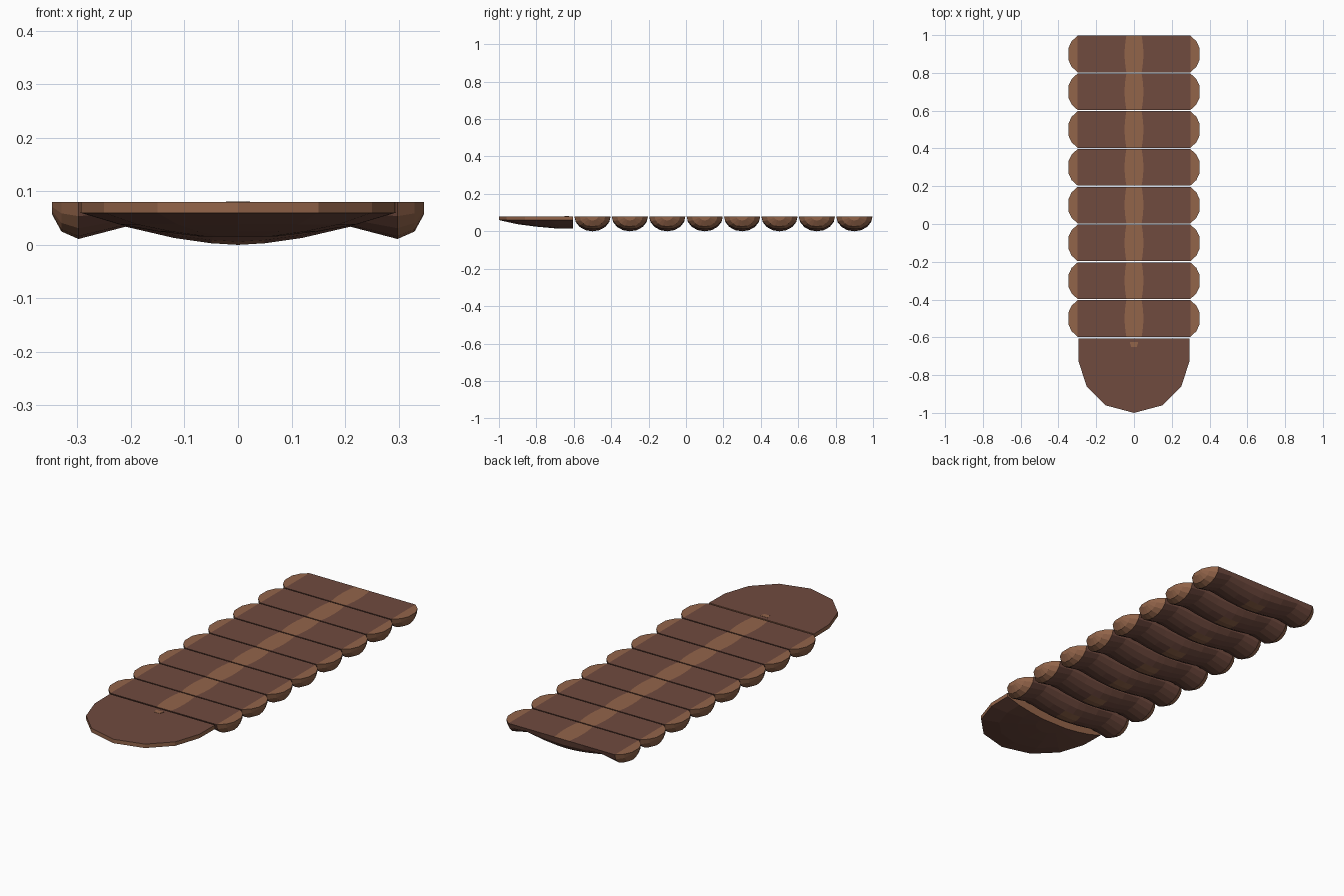
import bpy, bmesh
from math import sin, cos, pi

cube = bpy.data.objects.get("Cube")
if cube:
    bpy.data.objects.remove(cube, do_unlink=True)


def material(name, color):
    mat = bpy.data.materials.new(name)
    mat.use_nodes = True
    mat.diffuse_color = (*color, 1)
    mat.node_tree.nodes["Principled BSDF"].inputs["Base Color"].default_value = (*color, 1)
    return mat


DARK = material("dark brown", (0.162, 0.069, 0.049))
LIGHT = material("light brown", (0.29, 0.128, 0.068))
TOP = 0.08


def finish(bm, name, is_light):
    """Turn a bmesh into an object; is_light picks the faces in the paler colour."""
    bmesh.ops.recalc_face_normals(bm, faces=bm.faces)
    bm.normal_update()
    for f in bm.faces:
        f.material_index = int(is_light(f.calc_center_median(), f.normal))
    mesh = bpy.data.meshes.new(name)
    bm.to_mesh(mesh)
    bm.free()
    mesh.materials.append(DARK)
    mesh.materials.append(LIGHT)
    obj = bpy.data.objects.new(name, mesh)
    bpy.context.collection.objects.link(obj)
    return obj


# Rounded segments: half-round sections lofted across x
# Each station is x, half length along y, depth
half = [(0.05, 0.097, 0.077), (0.12, 0.097, 0.067), (0.21, 0.097, 0.046),
        (0.298, 0.097, 0.069), (0.33, 0.068, 0.055), (0.348, 0.03, 0.022)]
stations = [(-x, h, d) for x, h, d in reversed(half)] + [(0, 0.097, TOP)] + half
ARC = 8


def segment_light(c, n):
    if abs(c.x) > 0.3:
        return True
    return abs(c.x) < 0.045 and (n.z > 0.9 and c.z > 0.07 or abs(c.y) < 0.05)


def segment(name, y):
    bm = bmesh.new()
    rings = []
    for x, h, d in stations:
        ring = []
        for k in range(2 * ARC):
            t = pi * k / ARC
            waist = 1 - 0.2 * cos(t) ** 2 if abs(x) < 0.1 else 1
            ring.append(bm.verts.new((x * waist, -h * cos(t), TOP - d * max(0, sin(t)))))
        rings.append(ring)
    for a, b in zip(rings, rings[1:]):
        for k in range(2 * ARC):
            j = (k + 1) % (2 * ARC)
            bm.faces.new((a[k], a[j], b[j], b[k]))
    for ring in (rings[0], rings[-1]):
        bm.faces.new(ring)
    finish(bm, name, segment_light).location.y = y


for i in range(8):
    segment(f"segment_{i + 1}", -0.5 + 0.2 * i)

# Rounded front flap with a pale rim and a shallow domed underside
side = [(0.295, 0), (0.293, 0.125), (0.25, 0.255), (0.15, 0.355)]
outline = [(-x, y) for x, y in side] + [(0, 0.395)] + side[::-1]
bm = bmesh.new()
loops = []
for scale, z in [(1, TOP), (1, 0.06), (0.75, 0.038), (0.5, 0.025), (0.25, 0.016)]:
    loops.append([bm.verts.new((x * scale, -0.605 - y * scale, z)) for x, y in outline])
for a, b in zip(loops, loops[1:]):
    for k in range(len(outline) - 1):
        bm.faces.new((a[k], a[k + 1], b[k + 1], b[k]))
bm.faces.new(loops[0])
bm.faces.new(loops[-1])
bm.faces.new([l[0] for l in loops] + [l[-1] for l in reversed(loops)])
finish(bm, "front_flap", lambda c, n: abs(n.z) < 0.1)

# Small pale mark where the centre stripe runs onto the flap
bm = bmesh.new()
bmesh.ops.create_cube(bm, size=1)
for v in bm.verts:
    v.co = (v.co.x * (0.045 if v.co.y > 0 else 0.03), v.co.y * 0.025, v.co.z * 0.004)
finish(bm, "stripe_end", lambda c, n: True).location = (0, -0.638, TOP - 0.001)
